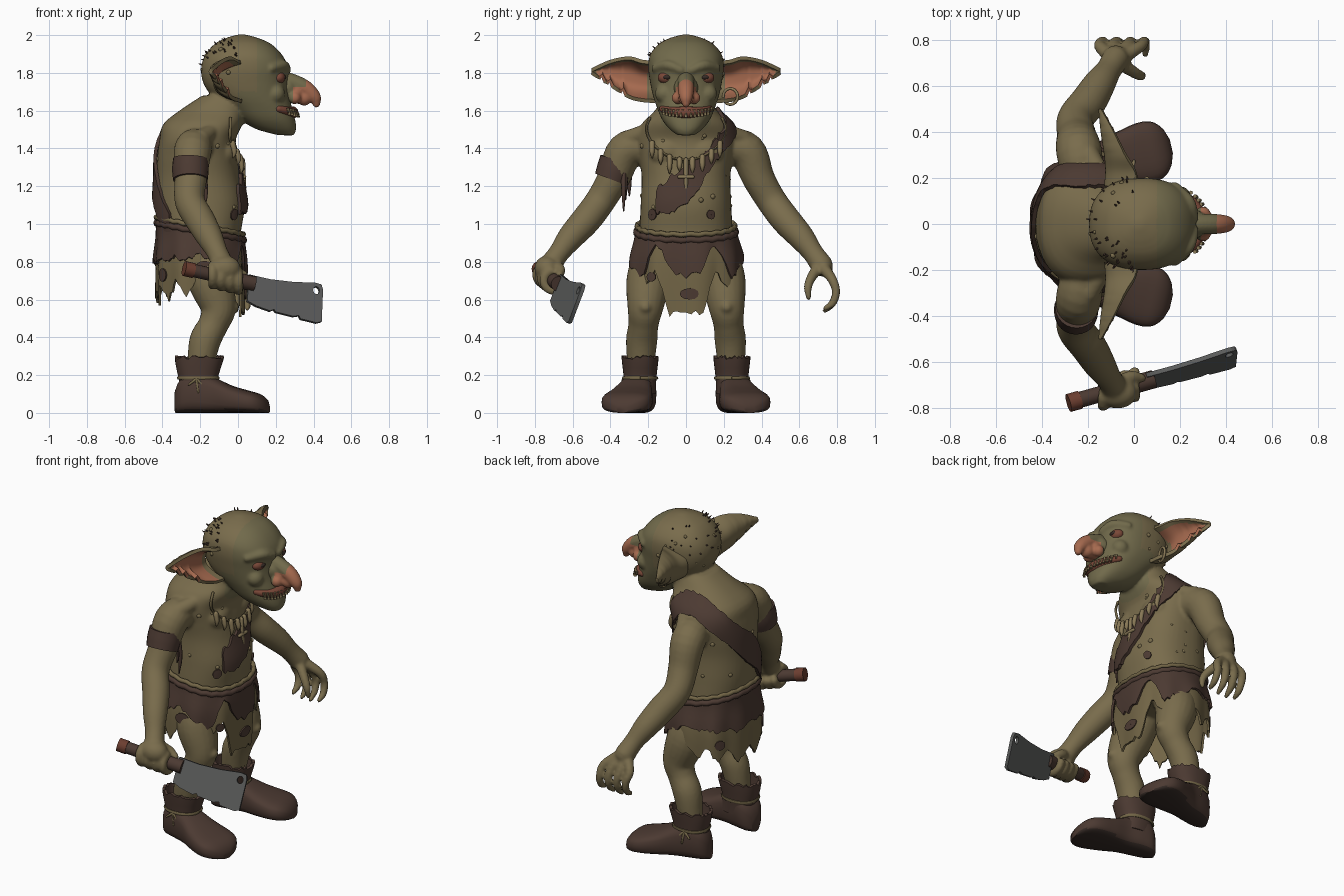
import bpy, bmesh, math, random
from mathutils import Vector as V, Matrix
from math import sin, cos, pi

if "Cube" in bpy.data.objects:
    bpy.data.objects.remove(bpy.data.objects["Cube"])
random.seed(4)
R, new = random.uniform, bmesh.new

def mat(name, *rgb):
    m = bpy.data.materials.new(name)
    m.diffuse_color = [((c / 255 + .055) / 1.055) ** 2.4 for c in rgb] + [1]
    m.use_nodes = True
    m.node_tree.nodes["Principled BSDF"].inputs["Base Color"].default_value = m.diffuse_color
    return m

SKIN, FACE = mat("olive skin", 121, 108, 76), mat("green face skin", 113, 106, 75)
PINK, LIP = mat("salmon skin", 166, 106, 79), mat("dark red lip", 122, 72, 56)
LEATHER, SOLE = mat("brown leather", 76, 58, 50), mat("dark sole", 54, 43, 38)
METAL, WOOD = mat("grey steel", 92, 93, 92), mat("red wood", 108, 62, 48)
BONE, CLOTH = mat("old bone", 136, 120, 86), mat("tan cloth", 114, 101, 70)

# ---- helpers ----
def interp(k, t):
    """Smooth interpolation of key rows (t, a, b, ...)."""
    n = len(k)
    i = next((j for j in range(n - 1) if t <= k[j + 1][0]), n - 2)
    def tan(j):
        a, b = k[max(j - 1, 0)], k[min(j + 1, n - 1)]
        return [(q - p) / (b[0] - a[0]) for p, q in zip(a[1:], b[1:])]
    h = k[i + 1][0] - k[i][0]
    s = min(1, max(0, (t - k[i][0]) / h))
    return [(2*s**3 - 3*s*s + 1) * a + (s**3 - 2*s*s + s) * h * m + (3*s*s - 2*s**3) * b + (s**3 - s*s) * h * w
            for a, b, m, w in zip(k[i][1:], k[i + 1][1:], tan(i), tan(i + 1))]

def power(v, e):
    return math.copysign(abs(v) ** e, v)

def surf(k, th, z, off=0):
    """Point on a stack of rounded sections (z, centre x, radius x, radius y)."""
    xc, rx, ry = interp(k, z)
    return V((xc + (rx + off) * power(cos(th), .85), (ry + off) * power(sin(th), .85), z))

def add_rows(bm, rows, wrap=True, cap=True):
    vs = [[bm.verts.new(p) for p in r] for r in rows]
    n = len(vs[0])
    for a, b in zip(vs, vs[1:]):
        for j in range(n if wrap else n - 1):
            bm.faces.new((a[j], a[(j + 1) % n], b[(j + 1) % n], b[j]))
    if cap and wrap:
        bm.faces.new(vs[0][::-1]); bm.faces.new(vs[-1])

def tube(bm, pts, n=12, sub=5, rounded=True):
    """Tube through points (x, y, z, radius)."""
    k = [(i, *p) for i, p in enumerate(pts)]
    ps = [interp(k, i / sub) for i in range((len(pts) - 1) * sub + 1)]
    c, r = [V(p[:3]) for p in ps], [p[3] for p in ps]
    if rounded:
        d0, d1 = (c[0] - c[1]).normalized() * r[0], (c[-1] - c[-2]).normalized() * r[-1]
        c = [c[0] + d0 * .9, c[0] + d0 * .6] + c + [c[-1] + d1 * .6, c[-1] + d1 * .9]
        r = [r[0] * .35, r[0] * .8] + r + [r[-1] * .8, r[-1] * .35]
    u, rows = (c[1] - c[0]).orthogonal(), []
    for i, p in enumerate(c):
        t = (c[min(i + 1, len(c) - 1)] - c[max(i - 1, 0)]).normalized()
        u = (u - t * u.dot(t)).normalized()
        rows.append([p + r[i] * (u * cos(2 * pi * j / n) + t.cross(u) * sin(2 * pi * j / n)) for j in range(n)])
    add_rows(bm, rows)

def ball(bm, p, r, sc=(1, 1, 1), sub=3):
    bmesh.ops.create_icosphere(bm, subdivisions=sub, radius=r, matrix=Matrix.Translation(p) @ Matrix.Diagonal((*sc, 1)))

def build(name, bm, mats, rule=None, solid=0, remesh=0):
    """Finish a part; rule(face centre, normal) picks the material."""
    bmesh.ops.recalc_face_normals(bm, faces=bm.faces)
    me = bpy.data.meshes.new(name); bm.to_mesh(me); bm.free()
    ob = bpy.data.objects.new(name, me); bpy.context.collection.objects.link(ob)
    if remesh:
        m = ob.modifiers.new("remesh", 'REMESH'); m.mode, m.voxel_size = 'VOXEL', remesh
        m = ob.modifiers.new("smooth", 'SMOOTH'); m.factor, m.iterations = .5, 5
    if solid:
        m = ob.modifiers.new("solid", 'SOLIDIFY'); m.thickness, m.offset = solid, 0
    if ob.modifiers:
        me = bpy.data.meshes.new_from_object(ob.evaluated_get(bpy.context.evaluated_depsgraph_get()))
        ob.modifiers.clear(); ob.data = me
    me.materials.clear()
    for m in mats: me.materials.append(m)
    for p in me.polygons:
        p.use_smooth, p.material_index = True, rule(p.center, p.normal) if rule else 0
    if not remesh: me.set_sharp_from_angle(angle=math.radians(60))

TORSO = [(.78, -.19, .17, .19), (.86, -.19, .205, .235), (.95, -.2, .215, .245), (1.1, -.2, .235, .24), (1.25, -.21, .22, .235),
         (1.36, -.215, .212, .25), (1.45, -.213, .202, .265), (1.53, -.185, .21, .235), (1.6, -.135, .175, .165), (1.68, -.06, .13, .12)]
HEAD = [(1.47, .255, .04, .045), (1.5, .205, .103, .085), (1.55, .16, .143, .125), (1.62, .11, .175, .155), (1.68, .065, .205, .175),
        (1.75, .04, .225, .19), (1.83, .035, .23, .2), (1.9, .03, .2, .188), (1.96, .025, .14, .135), (1.99, .02, .07, .07), (2.003, .02, .02, .02)]
SKIRT = [(.48, -.2, .232, .285), (.8, -.2, .235, .292), (.95, -.2, .222, .258), (1.06, -.2, .228, .246)]
ARM = [(-.22, .2, 1.42, .09), (-.24, .32, 1.385, .1), (-.25, .385, 1.24, .086), (-.255, .455, 1.12, .08), (-.2, .53, 1.02, .079),
       (-.15, .61, .93, .07), (-.11, .67, .85, .056), (-.08, .72, .78, .06)]
LEG = [(-.18, .14, .86, .12), (-.15, .195, .71, .12), (-.105, .215, .56, .096), (-.13, .225, .47, .08), (-.175, .235, .38, .083), (-.2, .24, .24, .07)]
COLLAR = [(-.08, .03, 1.47, .03), (-.12, .17, 1.5, .035), (-.2, .3, 1.45, .05)]
ang = [2 * pi * i / 96 for i in range(96)]

# ---- body: all limbs fused into one skin ----
b = new()
for k in (TORSO, HEAD):
    add_rows(b, [[surf(k, t, k[0][0] + (k[-1][0] - k[0][0]) * i / 40) for t in ang[::2]] for i in range(41)])
for s in (1, -1):
    for limb in (ARM, LEG, COLLAR): tube(b, [(x, s * y, z, r) for x, y, z, r in limb], 20)
    ball(b, (-.07, s * .1, 1.38), .1, (.7, 1, .8))                                      # chest
    ball(b, (.2, s * .115, 1.69), .05); ball(b, (-.03, s * .215, .56), .035)           # cheek, knee
    tube(b, [(*surf(HEAD, s * t, z, -.005), r) for t, z, r in ((.1, 1.815, .022), (.45, 1.84, .028), (.95, 1.825, .022))])
ball(b, (.27, 0, 1.5), .035)                                                            # chin
for i in range(4):                                                                      # open left hand, right fist
    x = -.15 + .06 * i
    tube(b, [(-.11 + .025 * i, .735, .76, .032), (x, .775, .705, .026), (x + .015, .795, .64, .023), (x + .02, .775, .58, .021),
             (x + .02, .735, .535 + .012 * abs(i - 1.5), .014)], 10)
    x = -.135 + .046 * i
    y, z = -.716 + (x + .06) * .28, .715 - (x + .06) * .22
    tube(b, [(x, y + .054 * cos(a), z + .054 * sin(a), .025) for a in (1.9, 2.6, 3.3, 4, 4.7, 5.4, 6.1)], 10, 3)
ball(b, (-.07, -.735, .765), .08, (1.05, .85, .85))
tube(b, [(-.06, .7, .77, .032), (0, .66, .71, .026), (.03, .645, .66, .022), (.035, .65, .61, .015)], 10)
tube(b, [(-.06, -.69, .78, .035), (-.01, -.665, .755, .028), (.035, -.67, .73, .02)], 10)
build("body", b, [SKIN, FACE], lambda c, n: int(c.x > .1 - .1 * (c.z < 1.7) and c.z > 1.46 and abs(c.y) < .25), remesh=.0095)

# ---- warts and scalp bristles ----
b, c = new(), new()
for i in range(45):
    if i < 25: ball(b, surf(TORSO, R(0, 6.28), R(1.05, 1.5), -.005), R(.008, .016), sub=2)
    if i < 15: ball(b, surf(HEAD, R(.9, 5.4), R(1.7, 1.95), -.003), R(.006, .013), sub=2)
    p = surf(HEAD, R(1.7, 4.6), R(1.83, 1.98))
    tube(c, [(*p, .005), (*(p + (p - V((.03, 0, 1.78))) * .07), .0015)], 5, 1, False)
build("warts", b, [SKIN]); build("scalp_bristles", c, [LEATHER])

# ---- nose, mouth, eyes, ears ----
b = new()
tube(b, [(.2, 0, 1.775, .045), (.29, 0, 1.75, .045), (.36, 0, 1.715, .044), (.405, 0, 1.67, .036), (.415, 0, 1.637, .022)])
for x, y, z, r in ((.3, 0, 1.69, .055), (.35, 0, 1.668, .042), (.255, 0, 1.72, .065), (.3, .042, 1.668, .034), (.3, -.042, 1.668, .034)):
    ball(b, (x, y, z), r)
build("nose", b, [FACE, PINK], lambda c, n: int(c.x > .36 or (c.x > .29 and c.z < 1.725)), remesh=.007)
b, c = new(), new()
tube(b, [(*surf(HEAD, t, 1.59 + .02 * t * t, -.007), .034 - .016 * abs(t)) for t in [-1 + i / 6 for i in range(13)]])
for i in range(26):
    t, d = -.78 + .065 * i, -.026 if i % 2 else .026
    p = surf(HEAD, t, 1.585 - d * .77 + .02 * t * t, .02)
    tube(c, [(*p, .009), (p.x, p.y, p.z + d, .003)], 6, 1, False)
build("lips", b, [LIP]); build("teeth", c, [BONE])
EAR = [(0, 1.855, 1.65, .02, .14), (.2, 1.86, 1.655, .005, .12), (.4, 1.878, 1.672, -.035, .085), (.7, 1.86, 1.735, -.085, .05), (1, 1.815, 1.8, -.14, .005)]

def ear_rule(c, n):
    top, bot = interp(EAR, (abs(c.y) - .165) / .335)[:2]
    return int(n.x > .1 and .2 < abs(c.y) < .475 and bot + .01 < c.z < top - .02)

for s, side in ((1, "left"), (-1, "right")):
    b, c, e = new(), new(), new()
    ball(b, (.214, s * .1, 1.775), .045, (.8, 1.1, .75)); build(side + "_eyelid", b, [LIP])
    ball(c, (.236, s * .1, 1.777), .02, (1, 1.3, .7)); build(side + "_eye", c, [SOLE])
    rows = []
    for i in range(25):
        top, bot, rim, dep = interp(EAR, i / 24)
        bot += .022 * (i in (12, 17, 20))
        rows.append([(rim - dep * (1 - abs(v) ** 3), s * (.165 + .335 * i / 24), bot + (top - bot) * (v + 1) / 2) for v in [-1 + j / 10 for j in range(21)]])
    add_rows(e, rows, False); build(side + "_ear", e, [SKIN, PINK], ear_rule, solid=.02)
b = new()
tube(b, [(-.01 + .01 * cos(a), .235 + .038 * cos(a), 1.675 + .042 * sin(a), .008) for a in ang[::4] + [0]], 8, 1)
build("earring", b, [BONE])

# ---- strap: over the left shoulder, torn at the belly, down the back to the belt ----
DROP = [(-125, 1.12, .06), (-100, 1.17, .1), (-80, 1.25, .085), (-58, 1.39, .06), (0, 1.56, .05), (45, 1.47, .085), (90, 1.27, .1), (142, .98, .08)]
rows = []
for d in range(-125, 143, 3):
    (zc, w), jag = interp(DROP, d), .015 if d < -50 else .005
    rows.append([surf(TORSO, math.radians(90 + d), zc + f * w + R(-jag, jag) * (abs(f) == 1), .011) for f in (-1, -.6, -.2, .2, .6, 1)])
b = new(); add_rows(b, rows, False); build("shoulder_strap", b, [LEATHER], solid=.018)

# ---- ragged skirts, belts, patches ----
for name, hem, off, jag, top, m in (
        ("cloth_skirt", [(0, .5), (14, .56), (28, .7), (50, .7), (90, .68), (130, .65), (180, .61)], -.008, .09, .96, CLOTH),
        ("leather_skirt", [(0, .71), (12, .76), (24, .87), (34, .86), (48, .73), (65, .76), (90, .82), (180, .79)], .006, .03, .97, LEATHER)):
    cols = []
    for i, t in enumerate(ang):
        zt = top - .045 * cos(t)
        zb = interp(hem, math.degrees(min(t, 2 * pi - t)))[0] + jag * (abs(i % 8 - 4) / 4 - .5) + R(-.015, .015)
        cols.append([surf(SKIRT, t, zt + (zb - zt) * j / 5, off + .0016 * j * sin(9 * t)) for j in range(6)])
    b = new(); add_rows(b, list(zip(*cols)), cap=False); build(name, b, [m], solid=.013)
for name, z, r, m in (("rope_belt", .99, .013, CLOTH), ("leather_belt", .96, .017, LEATHER)):
    b = new()
    tube(b, [(*surf(SKIRT, t, z - .045 * cos(t) + .003 * sin(24 * t), .007), r) for t in ang + [0]], 8, 1, False)
    build(name, b, [m])
b = new()
for k, t, z, r in ((TORSO, .5, 1.05, .025), (TORSO, -.75, 1.05, .03), (SKIRT, -1.5, .77, .035), (SKIRT, -.6, .72, .025), (SKIRT, 1.2, .75, .03),
                   (SKIRT, .05, .63, .03), (SKIRT, 2.4, .72, .03), (SKIRT, -2.5, .73, .035)):
    add_rows(b, [[surf(k, t + q * r * cos(a) / .24, z + q * r * sin(a), .005) for a in ang[::8]] for q in (.03, .5, 1)], cap=False)
build("patches", b, [LEATHER], solid=.008)

# ---- necklace ----
b, c = new(), new()
cord = [surf(TORSO, t, 1.34 + .22 * t * t, .015) for t in [-1 + i / 11 for i in range(23)]]
tube(c, [(*p, .008) for p in cord], 6, 2)
for i, p in list(enumerate(cord))[4:19:2]:
    l = R(.06, .09)
    tube(b, [(p.x + .005, p.y, p.z, .015), (p.x + .015, p.y, p.z - l * .6, .013), (p.x + .01, p.y, p.z - l, .004)], 8, 3)
x, z = cord[11].x, cord[11].z
tube(b, [(x + .01, 0, z, .012), (x + .018, 0, z - .15, .012)], 8, 2)
tube(b, [(x + .02, -.035, z - .09, .01), (x + .02, .035, z - .09, .01)], 8, 2)
build("necklace_cord", c, [CLOTH]); build("necklace_bones", b, [BONE])

# ---- arm band with hanging strips ----
b = new()
tube(b, [(-.25, -.362, 1.345, .093), (-.252, -.375, 1.29, .097), (-.252, -.395, 1.235, .092)], 24, 3, False)
for x, y, l in ((-.18, -.33, .2), (-.2, -.32, .14), (-.28, -.3, .12)):
    tube(b, [(x, y, 1.27, .014), (x + .01, y, 1.27 - l / 2, .012), (x, y, 1.27 - l, .004)], 6, 3)
build("arm_band", b, [LEATHER])

# ---- boots: foot, ragged shaft, ankle cord with a tie ----
FOOT = [(0, .03, .12), (.03, .068, .18), (.1, .085, .22), (.2, .09, .19), (.3, .115, .145), (.39, .13, .118), (.45, .118, .1), (.49, .075, .07), (.505, .03, .04)]
SHAFT = [(.1, -.2, .1, .075), (.18, -.21, .095, .078), (.22, -.21, .105, .082), (.29, -.205, .122, .09), (.31, -.205, .122, .09)]
for s, side in ((1, "left"), (-1, "right")):
    b, c, e, rows, mid = new(), new(), new(), [], V((0, s * .243, 0))
    for t in [.505 * i / 30 for i in range(31)]:
        w, h = interp(FOOT, t)
        ring = [(w * power(cos(a), .75), h / 2 * (1 + power(sin(a), .6))) for a in ang[::4]]
        rows.append([(-.33 + t * .975 - s * .23 * q, s * (.222 + t * .23) + q, z) for q, z in ring])
    add_rows(b, rows); build(side + "_boot_foot", b, [LEATHER, SOLE], lambda c, n: int(c.z < .02))
    add_rows(c, [[surf(SHAFT, t, z + R(-.012, .01) * (z > .28)) + mid for t in ang[::2]] for z in (.1, .15, .18, .21, .24, .27, .295)], cap=False)
    build(side + "_boot_shaft", c, [LEATHER], solid=.016)
    tube(e, [(*(surf(SHAFT, t, .185, .008) + mid), .01) for t in ang[::4] + [0]], 6, 1, False)
    for dx, dz in ((-.04, -.03), (.04, -.04), (.01, -.07)):
        tube(e, [(-.22, s * .33, .18, .009), (-.22 + dx, s * .34, .18 + dz, .006)], 6, 2)
    build(side + "_boot_tie", e, [CLOTH])

# ---- cleaver: notched blade with a hole, handle ----
A, D = V((.38, .11, -.065)).normalized(), V((-.01, -.075, -.195)).normalized()
U = (A * A.dot(D) - D).normalized()
cu = bpy.data.curves.new("cleaver_blade", 'CURVE')
cu.dimensions, cu.fill_mode, cu.extrude = '2D', 'BOTH', .01
outline = [(0, -.005), (.12, -.012), (.25, -.005), (.37, .012), (.405, .008), (.415, -.02), (.418, -.2), (.39, -.212), (.3, -.205), (.29, -.188),
           (.26, -.198), (.16, -.19), (.15, -.178), (.13, -.19), (.05, -.175), (0, -.155)]
for pts in (outline, [(.378 + .018 * cos(a), -.03 + .022 * sin(a)) for a in ang[::8]]):
    sl = cu.splines.new('POLY'); sl.points.add(len(pts) - 1); sl.use_cyclic_u = True
    for q, p in zip(sl.points, pts): q.co = (*p, 0, 1)
cu.materials.append(METAL)
blade = bpy.data.objects.new("cleaver_blade", cu); bpy.context.collection.objects.link(blade)
blade.matrix_world = Matrix.Translation((.055, -.655, .735)) @ Matrix((A, U, A.cross(U))).transposed().to_4x4()
for name, x0, x1, r, m in (("cleaver_handle", -.25, .03, .035, LEATHER), ("cleaver_pommel", -.285, -.235, .04, WOOD), ("cleaver_guard", .01, .085, .04, LEATHER)):
    b = new()
    tube(b, [(x, -.716 + (x + .06) * .28, .715 - (x + .06) * .22, r) for x in (x0, x1)], 16, 6, False)
    build(name, b, [m])
